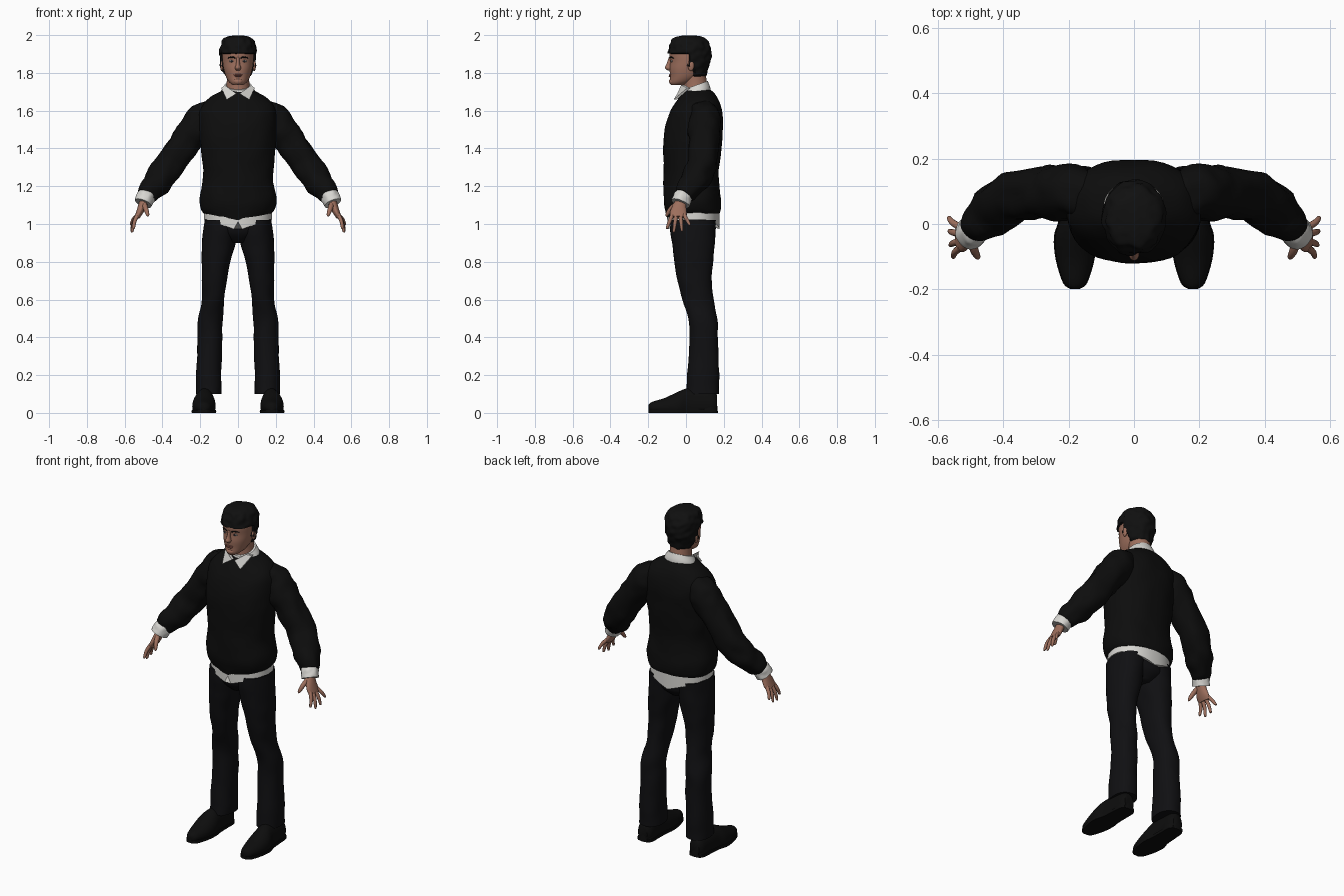
import bpy
import bmesh
import math
from mathutils import Vector, noise

cube = bpy.data.objects.get("Cube")
if cube:
    bpy.data.objects.remove(cube, do_unlink=True)

X_AXIS, Y_AXIS, Z_AXIS = Vector((1, 0, 0)), Vector((0, 1, 0)), Vector((0, 0, 1))


def make_material(name, red, green, blue):
    material = bpy.data.materials.new(name)
    material.use_nodes = True
    colour = (red, green, blue, 1)
    material.diffuse_color = colour
    shader = material.node_tree.nodes["Principled BSDF"]
    shader.inputs["Base Color"].default_value = colour
    shader.inputs["Roughness"].default_value = .8
    return material


skin = make_material("skin", .34, .16, .11)
lips = make_material("lips", .25, .09, .07)
shirt_white = make_material("shirt white", .68, .67, .64)
sweater_black = make_material("sweater black", .004, .004, .004)
trouser_black = make_material("trouser black", .005, .005, .006)
shoe_black = make_material("shoe black", .004, .004, .004)
hair_black = make_material("hair black", .005, .005, .005)
eye_white = make_material("eye white", .4, .38, .36)
iris_dark = make_material("iris dark", .03, .03, .04)


def finish(name, bm, material, mirrored):
    """Turn a bmesh into a smooth shaded object, mirrored over x if asked."""
    bmesh.ops.recalc_face_normals(bm, faces=bm.faces)
    mesh = bpy.data.meshes.new(name)
    bm.to_mesh(mesh)
    bm.free()
    mesh.materials.append(material)
    obj = bpy.data.objects.new(name, mesh)
    bpy.context.collection.objects.link(obj)
    bpy.ops.object.select_all(action="DESELECT")
    obj.select_set(True)
    bpy.context.view_layer.objects.active = obj
    bpy.ops.object.shade_smooth_by_angle(angle=math.radians(50))
    if mirrored:
        obj.modifiers.new("Mirror", "MIRROR").use_mirror_merge = False
    return obj


def spline(rows, steps):
    """Smoothly interpolate rows of numbers."""
    result = []
    for i in range(len(rows) - 1):
        a, b = rows[max(i - 1, 0)], rows[i]
        c, d = rows[i + 1], rows[min(i + 2, len(rows) - 1)]
        for k in range(steps):
            t = k / steps
            result.append([q + t / 2 * (r - p + t * (2 * p - 5 * q + 4 * r - s
                           + t * (3 * (q - r) + s - p)))
                           for p, q, r, s in zip(a, b, c, d)])
    return result + [list(rows[-1])]


def loft(name, rows, material, axis=None, guide=X_AXIS, sides=32, steps=4,
         power=2, mirrored=False, folds=0, frequency=12, edit=None):
    """Skin rounded rings given as (x, y, z, half width, half depth)."""
    rings = spline(rows, steps)
    bm = bmesh.new()
    loops = []
    for i, (x, y, z, a, b) in enumerate(rings):
        before, after = rings[max(i - 1, 0)], rings[min(i + 1, len(rings) - 1)]
        along = (axis or Vector(after[:3]) - Vector(before[:3])).normalized()
        u = (guide - along * guide.dot(along)).normalized()
        v = along.cross(u)
        loop = []
        for k in range(sides):
            angle = math.tau * k / sides
            c, s = math.cos(angle), math.sin(angle)
            out = (u * math.copysign(abs(c) ** (2 / power), c) * a
                   + v * math.copysign(abs(s) ** (2 / power), s) * b)
            point = Vector((x, y, z)) + out
            point += out.normalized() * folds * noise.noise(point * frequency)
            if edit:
                point = edit(point, i)
            loop.append(bm.verts.new(point))
        loops.append(loop)
    for low, high in zip(loops, loops[1:]):
        for k in range(sides):
            n = (k + 1) % sides
            bm.faces.new((low[k], low[n], high[n], high[k]))
    bm.faces.new(loops[0])
    bm.faces.new(loops[-1])
    return finish(name, bm, material, mirrored)


def body(name, rows, material, **options):
    """Level rings on the centre line: (z, half width, front y, back y)."""
    return loft(name, [(0, (f + r) / 2, z, w, (r - f) / 2) for z, w, f, r in rows],
                material, axis=Z_AXIS, **options)


def ball(name, centre, size, material, mirrored=False):
    bm = bmesh.new()
    bmesh.ops.create_uvsphere(bm, u_segments=16, v_segments=10, radius=1)
    bmesh.ops.scale(bm, vec=size, verts=bm.verts)
    bmesh.ops.translate(bm, vec=centre, verts=bm.verts)
    return finish(name, bm, material, mirrored)


# Sweater body, with a hem that dips at the front
def hem_dip(p, i):
    if i < 4 and p.y < .04:
        p.z -= .035 * (1 - i / 4) * max(0, 1 - abs(p.x) / .17)
    return p


body("sweater_body", [
    (1.055, .178, -.1, .18), (1.08, .195, -.112, .184), (1.14, .203, -.118, .183),
    (1.25, .185, -.116, .173), (1.4, .2, -.12, .188), (1.5, .206, -.113, .194),
    (1.58, .206, -.09, .194), (1.63, .188, -.062, .184), (1.67, .15, -.036, .165),
    (1.7, .098, -.02, .142), (1.715, .07, 0, .12)],
    sweater_black, sides=48, power=2.3, folds=.006, edit=hem_dip)

# Sleeves
loft("sweater_sleeves", [
    (.13, .09, 1.6, .06, .06), (.17, .095, 1.575, .08, .08), (.21, .097, 1.525, .086, .09),
    (.275, .095, 1.44, .08, .082), (.36, .085, 1.315, .078, .082),
    (.42, .05, 1.235, .074, .077), (.47, .005, 1.175, .06, .06),
    (.488, -.013, 1.15, .046, .047)],
    sweater_black, guide=Y_AXIS, mirrored=True, folds=.012, frequency=17)


# Shirt tail, curved at front and back with a notch at the placket
def tail_curve(p, i):
    if i < 2:
        drop = max(0, 1 - abs(p.x) / .17)
        if p.y < .04 and abs(p.x) < .012:
            drop = .2
        p.z -= .06 * drop * (1 - i / 2)
    return p


body("shirt_tail", [(1.025, .18, -.098, .178), (1.1, .18, -.1, .178)],
     shirt_white, sides=64, power=2.2, edit=tail_curve)

# Shirt collar band, wings and cuffs
loft("collar_band", [(0, .05, 1.675, .098, .086), (0, .05, 1.7, .092, .082),
                     (0, .047, 1.733, .072, .072)],
     shirt_white, axis=Vector((0, -.36, 1)))
bm = bmesh.new()
outline = [(.088, .01, 1.72), (.07, -.022, 1.735), (.008, -.042, 1.69), (.06, -.062, 1.658)]
front = [bm.verts.new(Vector(p) - Y_AXIS * .004) for p in outline]
back = [bm.verts.new(Vector(p) + Y_AXIS * .012) for p in outline]
bm.faces.new(front)
bm.faces.new(back)
for k in range(4):
    bm.faces.new((front[k - 1], front[k], back[k], back[k - 1]))
finish("collar_wings", bm, shirt_white, True)
loft("shirt_cuffs", [(.482, -.008, 1.16, .044, .044), (.49, -.018, 1.14, .05, .05),
                     (.502, -.03, 1.11, .05, .046)],
     shirt_white, guide=Y_AXIS, mirrored=True, folds=.005, frequency=40)

# Hands
loft("palms", [(.49, -.018, 1.14, .026, .024), (.505, -.032, 1.1, .034, .022),
               (.522, -.04, 1.06, .045, .018), (.535, -.042, 1.035, .042, .014)],
     skin, guide=Y_AXIS, sides=20, mirrored=True)
for finger, base_y, tip in (("index", -.072, (.552, -.1, .98)),
                            ("middle", -.052, (.56, -.064, .962)),
                            ("ring", -.03, (.563, -.022, .968)),
                            ("little", -.01, (.565, .018, .998))):
    base = Vector((.53, base_y, 1.05))
    tip = Vector(tip)
    knuckle = base.lerp(tip, .5) + X_AXIS * .006
    loft(finger + "_fingers", [(*base, .011, .011), (*knuckle, .01, .01),
                               (*tip, .007, .007), (*(tip - Z_AXIS * .006), .002, .002)],
         skin, guide=Y_AXIS, sides=12, mirrored=True)
loft("thumbs", [(.498, -.045, 1.11, .014, .014), (.488, -.08, 1.08, .013, .013),
                (.478, -.1, 1.05, .009, .009), (.476, -.104, 1.04, .003, .003)],
     skin, guide=Y_AXIS, sides=12, mirrored=True)

# Trousers
body("trouser_seat", [(.9, .05, -.03, .11), (.94, .13, -.068, .15), (.98, .175, -.082, .158),
                      (1.06, .172, -.085, .16)], trouser_black)
leg_rows = [(.1, .09, .222, -.003, .176), (.2, .088, .22, .008, .175),
            (.4, .084, .214, .02, .17), (.5, .08, .208, .012, .164),
            (.6, .072, .19, -.02, .146), (.7, .056, .19, -.044, .136),
            (.8, .038, .192, -.06, .144), (.9, .014, .188, -.075, .154),
            (1.02, .002, .178, -.084, .158)]
loft("trouser_legs", [((l + r) / 2, (f + b) / 2, z, (r - l) / 2, (b - f) / 2)
                      for z, l, r, f, b in leg_rows],
     trouser_black, axis=Z_AXIS, power=2.2, mirrored=True, folds=.006)

# Shoes with soles and heels
shoe_rows = [(.18, -.198, .028, .012, .016), (.18, -.18, .028, .034, .03),
             (.18, -.11, .03, .056, .05), (.18, -.04, .035, .062, .078),
             (.176, .01, .045, .052, .085), (.174, .08, .045, .048, .08),
             (.172, .14, .045, .045, .07), (.172, .165, .045, .03, .05)]


def above_sole(p, i):
    p.z = max(p.z, .012)
    return p


def flatten_sole(p, i):
    p.z = min(max(p.z, 0), .016)
    return p


loft("shoes", shoe_rows, shoe_black, axis=Y_AXIS, mirrored=True, edit=above_sole)
loft("soles", [(x, y, .008, a + .003, .03) for x, y, z, a, b in shoe_rows],
     shoe_black, axis=Y_AXIS, power=4, mirrored=True, edit=flatten_sole)
loft("heels", [(.172, .115, 0, .048, .054), (.172, .115, .04, .046, .05)],
     shoe_black, axis=Z_AXIS, power=2.6, mirrored=True)

# Neck and head
loft("neck", [(0, .055, 1.66, .07, .068), (0, .05, 1.74, .06, .062), (0, .04, 1.82, .06, .06)],
     skin, axis=Z_AXIS)
skull = [(1.735, .026, -.078, -.02), (1.75, .046, -.085, .03), (1.78, .064, -.084, .075),
         (1.82, .076, -.087, .1), (1.86, .082, -.084, .115), (1.9, .084, -.088, .118),
         (1.94, .08, -.08, .112), (1.97, .062, -.055, .09), (1.985, .03, -.02, .055)]
body("head", skull, skin, power=2.1)


# Hair, sunk into the head around the face and below the ears
def face_opening(p, i):
    edge = .012 if p.z > 1.83 else .045
    if p.z < 1.9 and p.y < edge:
        p.x *= .8
        p.y = .02 + (p.y - .02) * .8
    return p


hair_rows = [(1.772, .05, .0, .09), (1.79, .074, -.06, .11)]
hair_rows += [(z + .004, w + .013, f - .008, r + .017) for z, w, f, r in skull[3:7]]
hair_rows += [(1.978, .078, -.072, .108), (1.993, .05, -.04, .08), (1.999, .015, 0, .04)]
body("hair", hair_rows, hair_black, sides=56, steps=6, folds=.01, frequency=32,
     edit=face_opening)

# Facial features
body("nose", [(1.812, .009, -.095, -.07), (1.826, .016, -.112, -.07),
              (1.848, .01, -.103, -.07), (1.885, .007, -.09, -.07)], skin, sides=16)
ball("ears", (.086, .026, 1.838), (.009, .017, .028), skin, True)
ball("eyes", (.033, -.075, 1.862), (.014, .006, .006), eye_white, True)
ball("irises", (.033, -.079, 1.862), (.006, .004, .0055), iris_dark, True)
loft("eyebrows", [(.014, -.086, 1.879, .003, .003), (.034, -.08, 1.884, .004, .004),
                  (.054, -.066, 1.878, .002, .002)],
     hair_black, guide=Y_AXIS, sides=8, mirrored=True)
ball("upper_lip", (0, -.083, 1.79), (.024, .008, .004), lips)
ball("lower_lip", (0, -.083, 1.783), (.02, .009, .005), lips)
ball("chin", (0, -.072, 1.755), (.026, .018, .018), skin)
